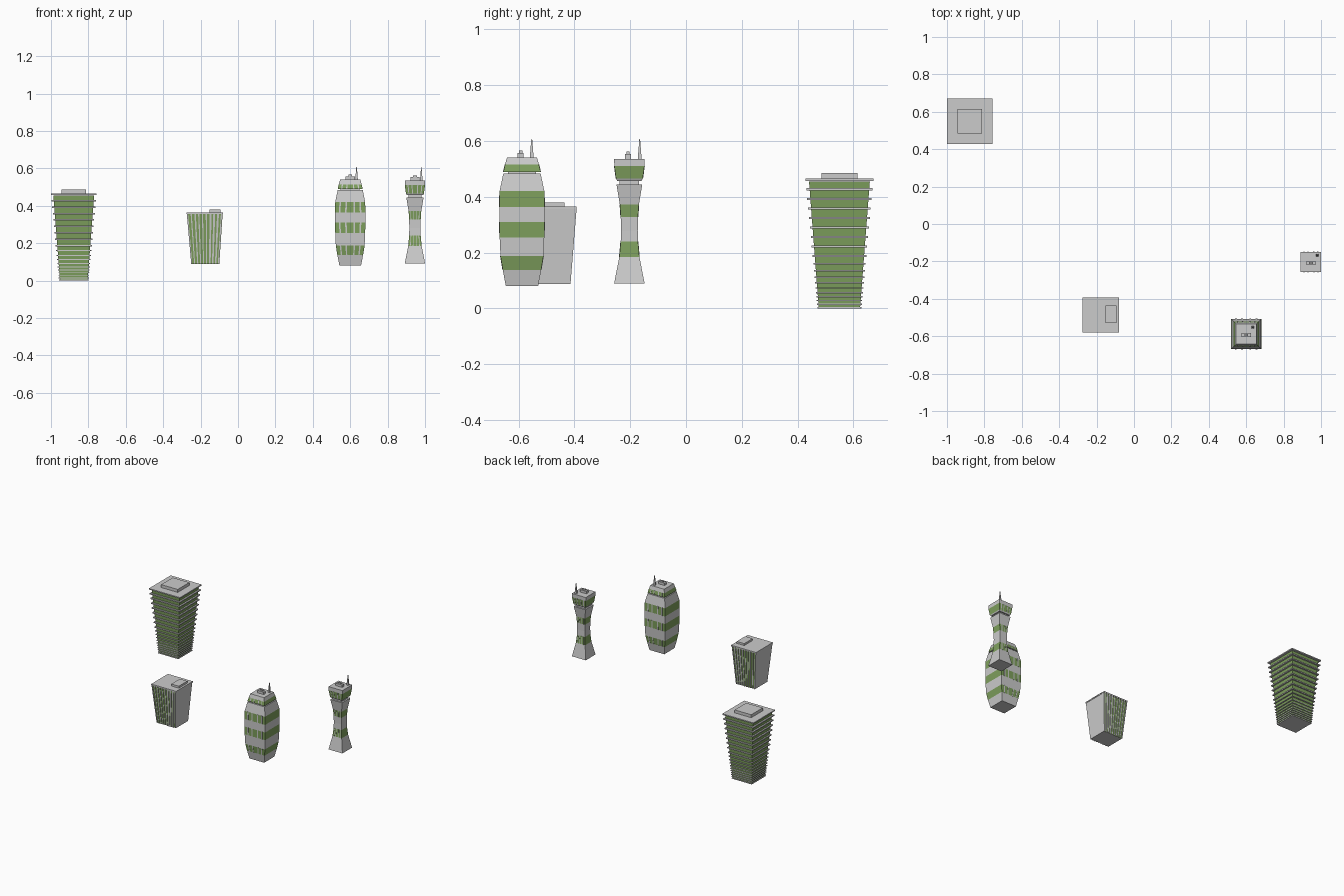
import bpy, bmesh, random

if "Cube" in bpy.data.objects:
    bpy.data.objects.remove(bpy.data.objects["Cube"])

random.seed(4)
green = bpy.data.materials.new("green_glass")
green.diffuse_color = (0.21, 0.35, 0.11, 1)
green.use_nodes = True
green.node_tree.nodes["Principled BSDF"].inputs["Base Color"].default_value = green.diffuse_color


def loft(name, levels, paint=lambda band, side: False):
    """Rectangular rings (z, x0, x1, y0, y1) joined into a closed solid."""
    bm = bmesh.new()
    rings = [[bm.verts.new(p) for p in ((x0, y0, z), (x1, y0, z), (x1, y1, z), (x0, y1, z))]
             for z, x0, x1, y0, y1 in levels]
    bm.faces.new(rings[0][::-1])
    bm.faces.new(rings[-1])
    for i, (a, b) in enumerate(zip(rings, rings[1:])):
        for j in range(4):
            k = (j + 1) % 4
            f = bm.faces.new((a[j], a[k], b[k], b[j]))
            f.material_index = 1 if paint(i, j) else 0
    bmesh.ops.recalc_face_normals(bm, faces=bm.faces)
    me = bpy.data.meshes.new(name)
    bm.to_mesh(me)
    bm.free()
    me.materials.append(None)
    me.materials.append(green)
    ob = bpy.data.objects.new(name, me)
    bpy.context.collection.objects.link(ob)
    return ob


def square(cx, cy, z, h):
    return (z, cx - h, cx + h, cy - h, cy + h)


def box(name, x0, x1, y0, y1, z0, z1):
    return loft(name, [(z0, x0, x1, y0, y1), (z1, x0, x1, y0, y1)])


def strips(name, lo, hi, spans, d):
    """Upright strips on the front and back faces, spans given as width fractions."""
    for f0, f1 in spans:
        for back in (False, True):
            lv = []
            for z, x0, x1, y0, y1 in (lo, hi):
                w = x1 - x0
                ya, yb = (y1 - d, y1 + d) if back else (y0 - d, y0 + d)
                lv.append((z, x0 + f0 * w, x0 + f1 * w, ya, yb))
            loft(name, lv)


# Terraced tower: flaring green core with projecting floor slabs
ax, ay = -0.878, 0.55
loft("terrace_core", [square(ax, ay, 0, 0.074), square(ax, ay, 0.455, 0.109)],
     lambda i, j: True)
slabs = [0.462 - 0.0342 * k for k in range(9)]
step = 0.028
while slabs[-1] - step > 0.004:
    slabs.append(slabs[-1] - step)
    step = max(step * 0.9, 0.0135)
slabs.append(0.003)
for k, z in enumerate(slabs):
    h = 0.079 + (0.1215 - 0.079) * z / 0.46
    t = 0.005 if z > 0.18 else 0.003
    loft("terrace_slab", [square(ax, ay, z - t, h), square(ax, ay, z + t * 0.6, h)])
loft("terrace_roof_room", [square(ax, ay, 0.46, 0.065), square(ax, ay, 0.486, 0.065)])

# Finned block: tapered, with upright fins front and back
lo = (0.088, -0.25, -0.10, -0.552, -0.418)
hi = (0.36, -0.274, -0.082, -0.576, -0.396)
loft("finned_block", [lo, hi], lambda i, j: j in (0, 2))
spans = []
for k in range(10):
    f = k / 9 * 0.95
    spans.append((f, f + random.uniform(0.03, 0.06)))
strips("block_fin", lo, hi, spans, 0.004)
box("block_roof", -0.276, -0.08, -0.58, -0.392, 0.357, 0.365)
box("block_roof_room", -0.153, -0.094, -0.53, -0.435, 0.363, 0.379)


def banded_tower(label, cx, cy, profile, greens, cap, cap_green, roof_z, mast):
    """Square tower from a (z, half width) profile with green bands, cap, roof kit."""
    for part, prof, bands in (("shaft", profile, greens), ("cap", cap, cap_green)):
        lv = [square(cx, cy, z, h) for z, h in prof]
        loft(f"{label}_{part}", lv, lambda i, j: i in bands)
        for i in bands:
            strips(f"{label}_{part}_mullion", lv[i], lv[i + 1],
                   [(f - 0.025, f + 0.025) for f in (0.16, 0.36, 0.64, 0.84)], 0.0012)
    # neck between shaft and cap
    z0, h0 = profile[-1]
    loft(f"{label}_neck", [square(cx, cy, z0 - 0.004, h0 * 0.76),
                           square(cx, cy, cap[0][0] + 0.004, h0 * 0.76)])
    # roof plant, stacked
    box(f"{label}_plant", cx - 0.025, cx + 0.025, cy - 0.016, cy + 0.006, roof_z - .003, roof_z + 0.017)
    box(f"{label}_plant_top", cx - 0.010, cx + 0.010, cy - 0.010, cy + 0.001, roof_z + 0.015, roof_z + 0.026)
    # mast
    mx, my = mast
    loft(f"{label}_mast", [square(mx, my, roof_z - 0.003, 0.007), square(mx, my, roof_z + 0.025, 0.005),
                           square(mx, my, roof_z + 0.05, 0.003), square(mx, my, 0.607, 0.0015)])


# Barrel tower
banded_tower("barrel", 0.6, -0.588,
             [(0.081, 0.058), (0.138, 0.069), (0.187, 0.077), (0.255, 0.08), (0.31, 0.081),
              (0.364, 0.081), (0.421, 0.08), (0.483, 0.067)], (1, 3, 5),
             [(0.489, 0.067), (0.515, 0.061), (0.54, 0.054)], (0,), 0.54, (0.634, -0.553))

# Waisted tower
banded_tower("waisted", 0.946, -0.203,
             [(0.09, 0.0545), (0.185, 0.036), (0.24, 0.031), (0.28, 0.030), (0.327, 0.031),
              (0.372, 0.034), (0.444, 0.046)], (1, 4),
             [(0.457, 0.044), (0.465, 0.048), (0.51, 0.054), (0.536, 0.0545)], (1,), 0.536, (0.98, -0.166))
